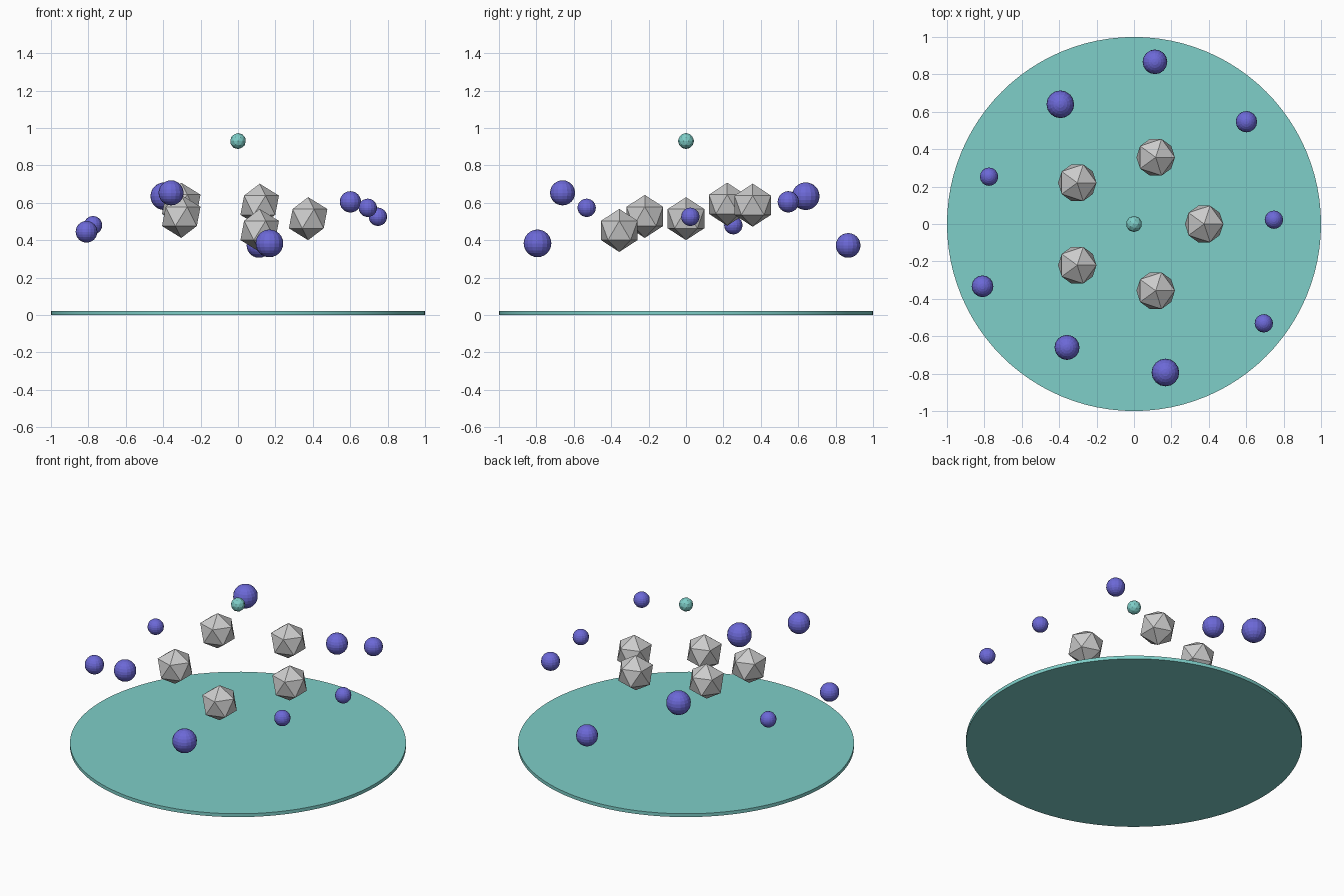
import bpy
import math

if "Cube" in bpy.data.objects:
    bpy.data.objects.remove(bpy.data.objects["Cube"])


def material(name, rgb):
    mat = bpy.data.materials.new(name)
    mat.diffuse_color = (*rgb, 1.0)
    mat.use_nodes = True
    mat.node_tree.nodes["Principled BSDF"].inputs["Base Color"].default_value = mat.diffuse_color
    return mat


TEAL = material("teal", (0.21, 0.62, 0.58))
GREY = material("light_grey", (0.60, 0.60, 0.60))
VIOLET = material("violet_blue", (0.15, 0.14, 0.68))


def finish(name, mat):
    obj = bpy.context.object
    obj.name = name
    obj.data.materials.append(mat)
    return obj


# Thin round base
THICK = 0.022
bpy.ops.mesh.primitive_cylinder_add(vertices=96, radius=1.0, depth=THICK,
                                    location=(0, 0, THICK / 2))
finish("base_disc", TEAL)
bpy.ops.object.shade_smooth_by_angle(angle=math.radians(30))

# Ring of five floating faceted stones, each at its own height
RING = 0.375
for i, z in enumerate((0.515, 0.587, 0.592, 0.527, 0.452)):
    a = math.tau * i / 5
    bpy.ops.mesh.primitive_ico_sphere_add(
        subdivisions=1, radius=0.115,
        location=(RING * math.cos(a), RING * math.sin(a), z))
    finish(f"faceted_stone_{i + 1}", GREY)

# Small gem above the centre
bpy.ops.mesh.primitive_ico_sphere_add(subdivisions=2, radius=0.043,
                                      location=(0, 0, 0.93))
finish("centre_gem", TEAL)

# Outer scattered orbs: x, y, z, radius
ORBS = [
    (0.112, 0.867, 0.372, 0.066),
    (-0.394, 0.640, 0.635, 0.074),
    (0.601, 0.547, 0.605, 0.057),
    (-0.775, 0.253, 0.480, 0.049),
    (0.748, 0.023, 0.525, 0.049),
    (-0.810, -0.333, 0.445, 0.058),
    (0.694, -0.531, 0.573, 0.049),
    (-0.358, -0.660, 0.653, 0.067),
    (0.168, -0.794, 0.383, 0.074),
]
for i, (x, y, z, r) in enumerate(ORBS):
    bpy.ops.mesh.primitive_uv_sphere_add(segments=16, ring_count=12, radius=r,
                                         location=(x, y, z))
    finish(f"outer_orb_{i + 1}", VIOLET)
